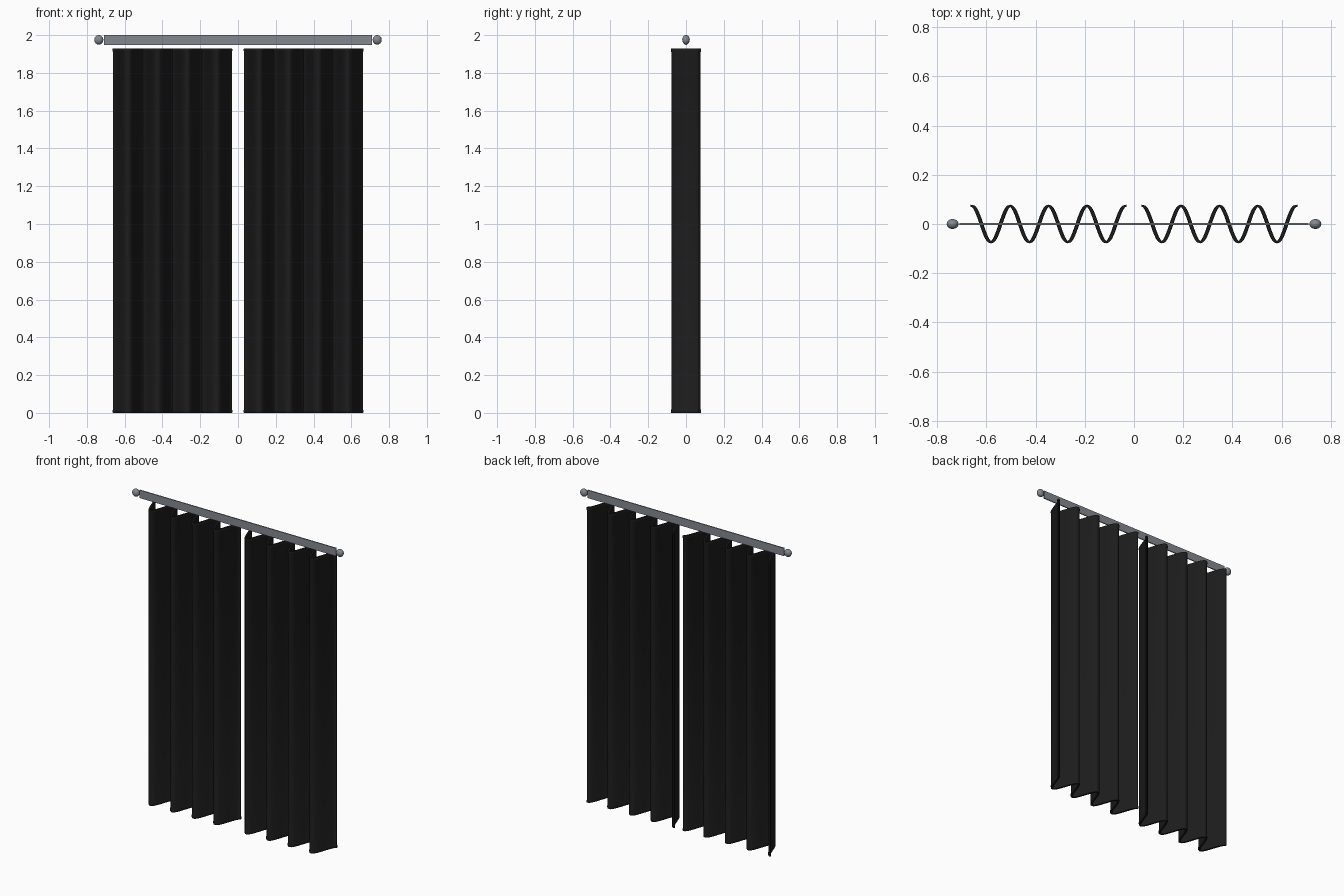
import bpy, bmesh, math

cube = bpy.data.objects.get("Cube")
if cube:
    bpy.data.objects.remove(cube, do_unlink=True)


def material(name, colour):
    mat = bpy.data.materials.new(name)
    mat.use_nodes = True
    mat.diffuse_color = colour
    mat.node_tree.nodes["Principled BSDF"].inputs["Base Color"].default_value = colour
    return mat


fabric = material("black fabric", (0.012, 0.012, 0.012, 1))
metal = material("grey metal", (0.23, 0.25, 0.28, 1))


def add_object(name, bm, mat, angle):
    bmesh.ops.recalc_face_normals(bm, faces=bm.faces[:])
    mesh = bpy.data.meshes.new(name)
    bm.to_mesh(mesh)
    bm.free()
    mesh.materials.append(mat)
    obj = bpy.data.objects.new(name, mesh)
    bpy.context.collection.objects.link(obj)
    bpy.ops.object.select_all(action="DESELECT")
    obj.select_set(True)
    bpy.context.view_layer.objects.active = obj
    bpy.ops.object.shade_smooth_by_angle(angle=math.radians(angle))
    return obj


# Pleated cloth: a thickened cosine wave lofted through the height levels
FOLDS, STEPS, DEPTH = 4, 96, 0.074
X_IN, X_OUT = 0.035, 0.659


def wave_outline(grow):
    front, back = [], []
    span = X_OUT - X_IN
    for i in range(STEPS + 1):
        t = i / STEPS
        phase = 2 * math.pi * FOLDS * t
        x, y = X_IN + span * t, DEPTH * math.cos(phase)
        slope = -DEPTH * 2 * math.pi * FOLDS / span * math.sin(phase)
        length = math.hypot(1, slope)
        dx, dy = -slope / length * (0.006 + grow), (0.004 + grow * 0.3) / length
        if i in (0, STEPS):
            x += math.copysign(0.003 + grow, t - 0.5)
        front.append((x - dx, y - dy))
        back.append((x + dx, y + dy))
    return front + back[::-1]


def curtain(name, side):
    bm = bmesh.new()
    # Rounded hems swell slightly at the bottom and top
    levels = [(0, 0), (0.004, 0.002), (0.014, 0.002), (0.019, 0),
              (1.911, 0), (1.916, 0.002), (1.926, 0.002), (1.93, 0)]
    rings = [[bm.verts.new((side * x, y, z)) for x, y in wave_outline(grow)]
             for z, grow in levels]
    count = len(rings[0])
    for low, high in zip(rings, rings[1:]):
        for i in range(count):
            j = (i + 1) % count
            bm.faces.new((low[i], low[j], high[j], high[i]))
    # Close the top and bottom edges with strips across the cloth
    for ring in (rings[0], rings[-1]):
        for i in range(STEPS):
            bm.faces.new((ring[i], ring[i + 1], ring[count - 2 - i], ring[count - 1 - i]))
    add_object(name, bm, fabric, 45)


# Flat rail
bm = bmesh.new()
bmesh.ops.create_cube(bm, size=1)
bmesh.ops.scale(bm, vec=(1.42, 0.007, 0.052), verts=bm.verts)
bmesh.ops.translate(bm, vec=(0, 0, 1.974), verts=bm.verts)
add_object("curtain_rail", bm, metal, 30)

# Curtains and ball ends on both sides
for label, side in (("left", 1), ("right", -1)):
    curtain(label + "_curtain", side)
    bm = bmesh.new()
    bmesh.ops.create_uvsphere(bm, u_segments=32, v_segments=16, radius=1)
    bmesh.ops.scale(bm, vec=(0.024, 0.02, 0.025), verts=bm.verts)
    bmesh.ops.translate(bm, vec=(side * 0.737, 0, 1.975), verts=bm.verts)
    add_object(label + "_rail_end", bm, metal, 60)
